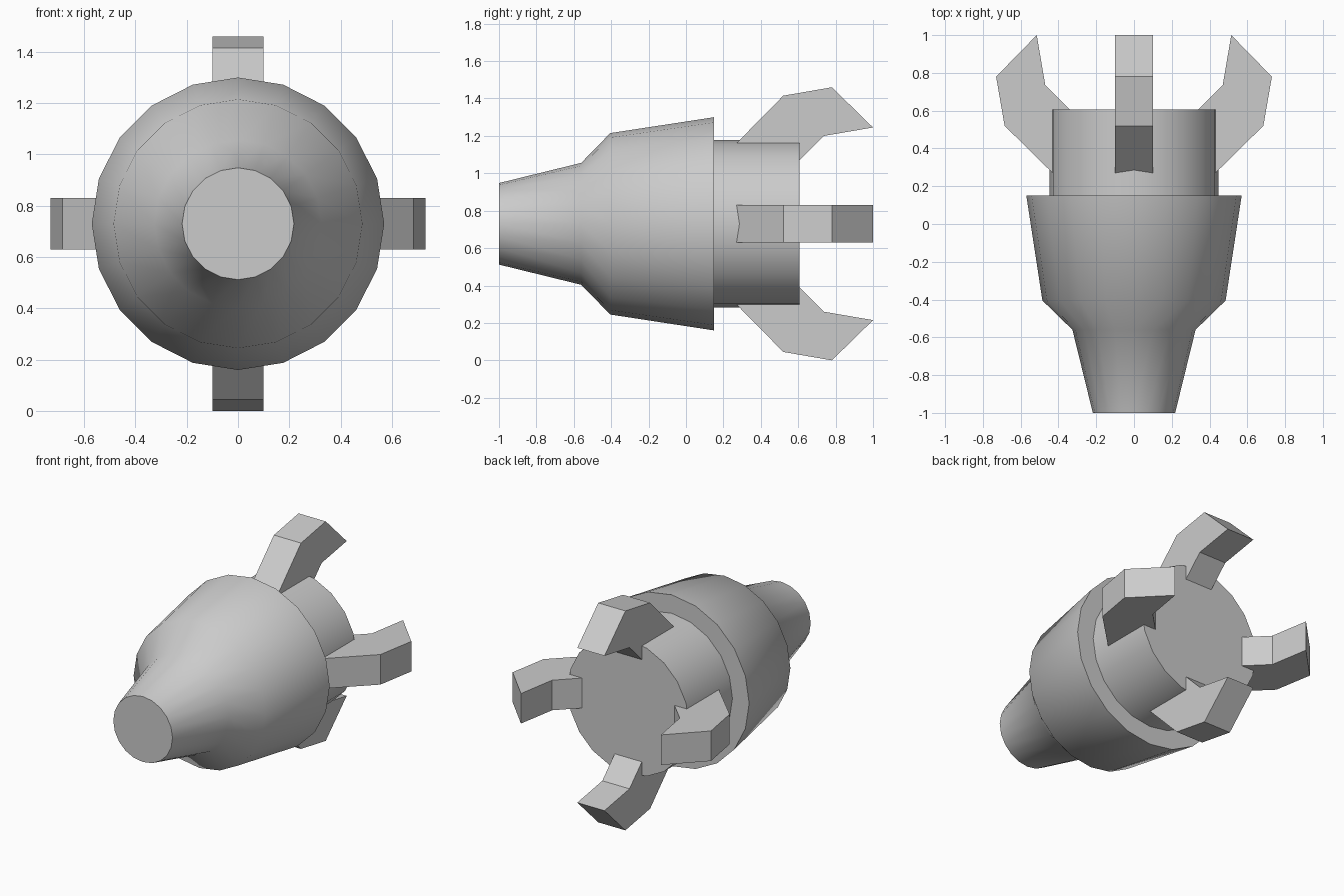
import bpy
import bmesh
from math import cos, sin, pi, radians

if "Cube" in bpy.data.objects:
    bpy.data.objects.remove(bpy.data.objects["Cube"])

AXIS_Z = 0.73
SIDES = 20


def finish(bm, name):
    bmesh.ops.recalc_face_normals(bm, faces=bm.faces)
    mesh = bpy.data.meshes.new(name)
    bm.to_mesh(mesh)
    bm.free()
    obj = bpy.data.objects.new(name, mesh)
    bpy.context.collection.objects.link(obj)
    obj.location.z = AXIS_Z
    return obj


def lathe_y(name, profile):
    """Closed solid turned around the y axis from (y, radius) points."""
    bm = bmesh.new()
    rings = [[bm.verts.new((r * sin(2 * pi * i / SIDES), y, r * cos(2 * pi * i / SIDES)))
              for i in range(SIDES)] for y, r in profile]
    for a, b in zip(rings, rings[1:]):
        for i in range(SIDES):
            j = (i + 1) % SIDES
            bm.faces.new((a[i], a[j], b[j], b[i]))
    bm.faces.new(rings[0])
    bm.faces.new(rings[-1])
    return finish(bm, name)


def claw(name, outline, width, angle):
    """Flat-sided claw: (y, radius) outline extruded across its width."""
    bm = bmesh.new()
    face = bm.faces.new([bm.verts.new((-width / 2, y, r)) for y, r in outline])
    ext = bmesh.ops.extrude_face_region(bm, geom=[face])
    moved = [g for g in ext["geom"] if isinstance(g, bmesh.types.BMVert)]
    bmesh.ops.translate(bm, verts=moved, vec=(width, 0, 0))
    obj = finish(bm, name)
    obj.rotation_euler.y = angle
    return obj


# Turned body: tapered nose, shoulder, flared barrel and rear collar
body = lathe_y("body", [(-1.0, 0.218), (-0.56, 0.326), (-0.405, 0.485), (0.15, 0.57),
                        (0.15, 0.447), (0.607, 0.447)])
bpy.context.view_layer.objects.active = body
body.select_set(True)
bpy.ops.object.shade_smooth_by_angle(angle=radians(40))

# Four bent claws around the collar
claw_outline = [(0.27, 0.431), (0.52, 0.685), (0.78, 0.73), (1.0, 0.515),
                (0.737, 0.47), (0.485, 0.218)]
for k in range(4):
    claw(f"claw_{k + 1}", claw_outline, 0.2, k * pi / 2)
